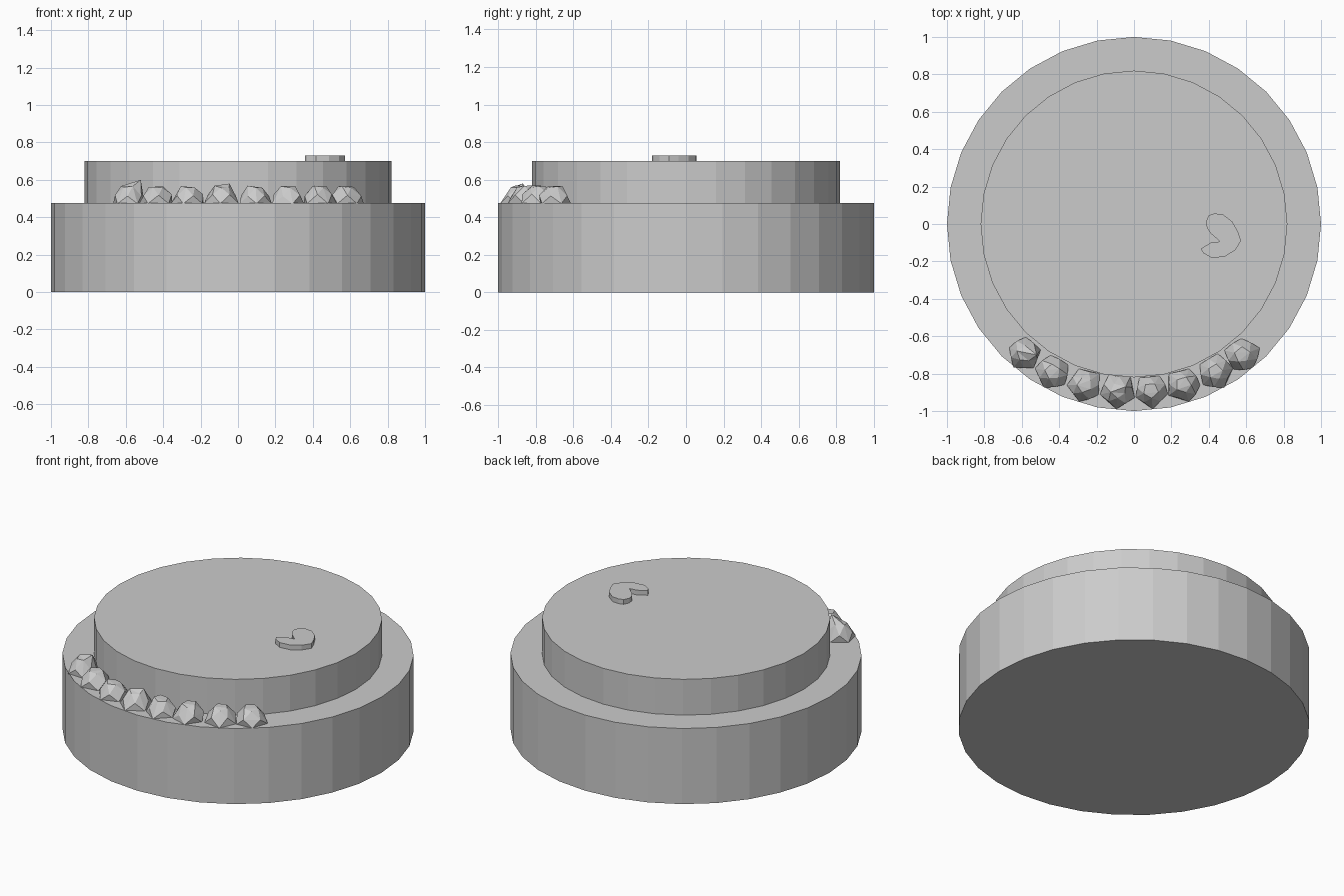
import bpy, bmesh, math, random
from mathutils import Vector

if "Cube" in bpy.data.objects:
    bpy.data.objects.remove(bpy.data.objects["Cube"])

random.seed(4)


def finish(bm, name):
    bmesh.ops.recalc_face_normals(bm, faces=bm.faces)
    mesh = bpy.data.meshes.new(name)
    bm.to_mesh(mesh)
    bm.free()
    obj = bpy.data.objects.new(name, mesh)
    bpy.context.collection.objects.link(obj)
    return obj


def prism(name, outline, z0, z1):
    bm = bmesh.new()
    face = bm.faces.new([bm.verts.new((x, y, z0)) for x, y in outline])
    ext = bmesh.ops.extrude_face_region(bm, geom=[face], use_keep_orig=True)
    for v in ext["geom"]:
        if isinstance(v, bmesh.types.BMVert):
            v.co.z = z1
    return finish(bm, name)


def circle(r, n=32):
    return [(r * math.cos(2 * math.pi * i / n), r * math.sin(2 * math.pi * i / n)) for i in range(n)]


def dollop(name, x, y, tip=None):
    # faceted lump: three staggered five-point rings wrapped in a hull
    bm = bmesh.new()
    inward = math.atan2(-y, -x)
    for r, z, turn in ((0.094, 0.473, 36), (0.078, 0.517, 0), (0.042, 0.563, 36)):
        for i in range(5):
            a = inward + math.radians(turn + 72 * i)
            k = r * random.uniform(0.93, 1.07)
            dz = random.uniform(-0.006, 0.006) if z > 0.48 else 0
            bm.verts.new((x + k * math.cos(a), y + k * math.sin(a), z + dz))
    hull = bmesh.ops.convex_hull(bm, input=bm.verts)
    bmesh.ops.delete(bm, geom=list({g for g in hull["geom_interior"]}), context='VERTS')
    # drawn-out peak on a few lumps
    if tip:
        target = Vector(tip)
        top = [v for v in bm.verts if v.co.z > 0.54]
        min(top, key=lambda v: (v.co - target).length).co = target
    return finish(bm, name)


# Stacked tiers
prism("lower_tier", circle(1.0), 0, 0.475)
prism("upper_tier", circle(0.82), 0.475, 0.70)

# Small curl lying on top
curl = [(0.385, 0.013), (0.40, 0.047), (0.43, 0.056), (0.475, 0.052), (0.525, 0.013),
        (0.555, -0.04), (0.573, -0.09), (0.54, -0.14), (0.487, -0.174), (0.417, -0.182),
        (0.37, -0.155), (0.357, -0.132), (0.41, -0.10), (0.46, -0.094), (0.41, -0.05), (0.39, -0.02)]
prism("top_curl", curl, 0.70, 0.73)

# Row of icing lumps along the front ledge
spots = [(-0.585, -0.695), (-0.435, -0.79), (-0.265, -0.86), (-0.085, -0.89),
         (0.09, -0.89), (0.265, -0.86), (0.435, -0.79), (0.58, -0.70)]
tips = {0: (-0.52, -0.70, 0.60), 3: (-0.045, -0.87, 0.58)}
for i, (x, y) in enumerate(spots):
    dollop(f"icing_lump_{i + 1}", x, y, tips.get(i))
